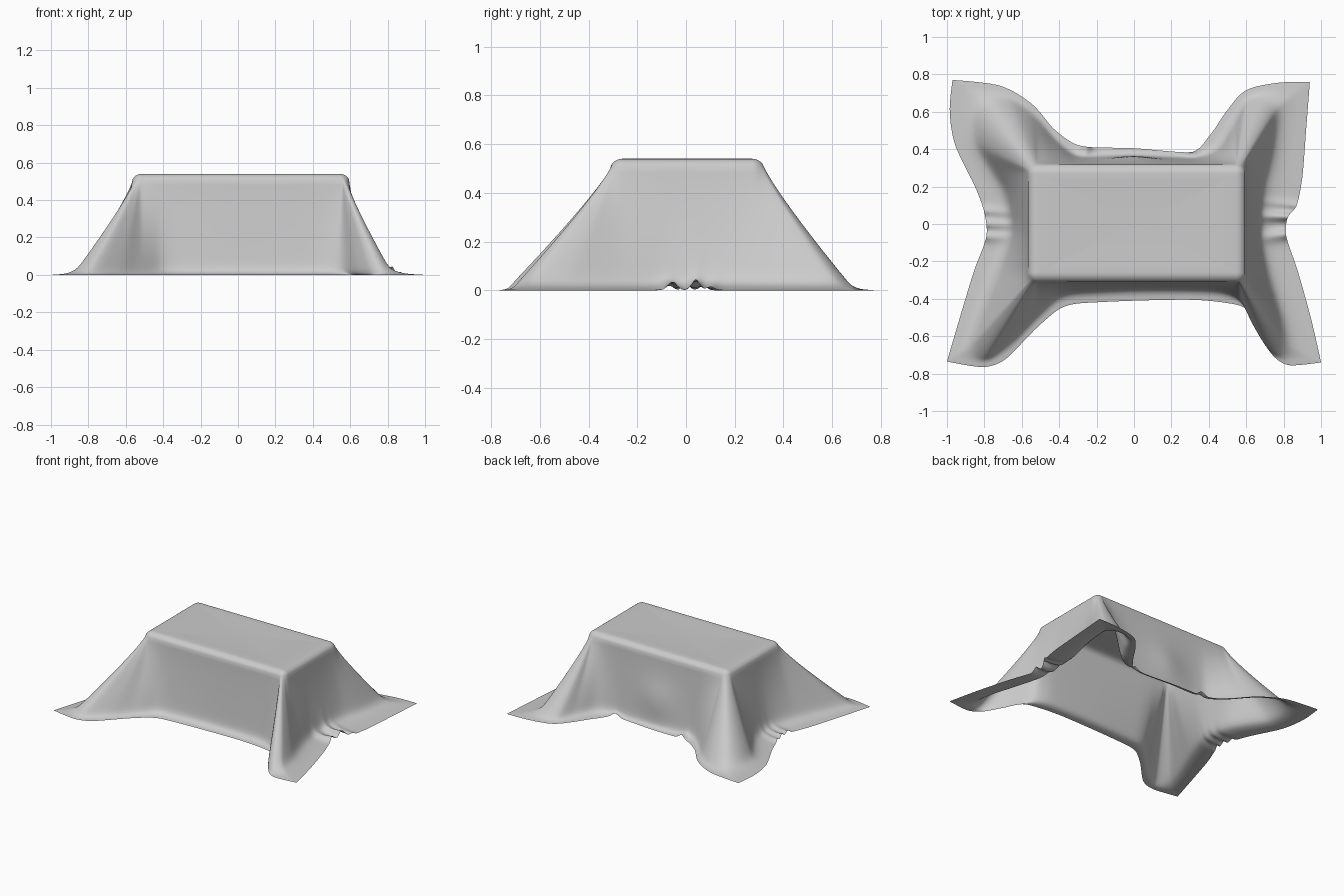
import bpy, bmesh, math
from mathutils import Vector

if "Cube" in bpy.data.objects:
    bpy.data.objects.remove(bpy.data.objects["Cube"])

# Ground-contact line of the drape, counter-clockwise from the front
FOOT = [(-.32,-.36),(0,-.345),(.3,-.345),(.46,-.355),(.56,-.40),(.64,-.55),(.71,-.66),
        (.77,-.69),(.81,-.64),(.79,-.5),(.72,-.27),(.68,-.09),(.68,.03),(.685,.12),
        (.70,.23),(.745,.42),(.76,.61),(.69,.665),(.60,.64),(.53,.52),(.45,.40),
        (.33,.35),(0,.36),(-.24,.355),(-.33,.37),(-.43,.45),(-.55,.58),(-.67,.655),
        (-.79,.65),(-.84,.55),(-.825,.41),(-.70,.20),(-.66,.05),(-.66,-.07),
        (-.72,-.25),(-.81,-.48),(-.86,-.64),(-.79,-.71),(-.65,-.61),(-.53,-.49),(-.42,-.39)]
# Matching outer hem
HEM = [(-.30,-.425),(0,-.41),(.3,-.405),(.48,-.42),(.6,-.455),(.67,-.58),(.74,-.70),
       (.83,-.755),(1,-.74),(.945,-.5),(.875,-.25),(.815,-.07),(.82,.03),(.87,.1),
       (.9,.25),(.92,.5),(.94,.76),(.77,.755),(.6,.715),(.5,.61),(.41,.48),
       (.31,.385),(0,.405),(-.22,.41),(-.32,.43),(-.43,.51),(-.55,.645),(-.72,.74),
       (-.97,.77),(-.985,.6),(-.955,.42),(-.85,.2),(-.80,.06),(-.79,-.07),
       (-.855,-.25),(-.925,-.48),(-1,-.735),(-.81,-.765),(-.69,-.725),(-.52,-.555),(-.40,-.455)]
X0, X1, Y0, Y1, R = -.515, .545, -.26, .27, .052
TOP = .54


def hermite(a, b, ta, tb, t):
    return (a * (2*t**3 - 3*t*t + 1) + ta * (t**3 - 2*t*t + t)
            + b * (3*t*t - 2*t**3) + tb * (t**3 - t*t))


def loop_curve(pts, steps, sharp=False):
    """Closed smooth curve; cloth corners stay pointed when sharp."""
    p = [Vector(q) for q in pts]
    n = len(p)

    def tangent(i):
        if sharp and abs(p[i].x) > .93 and abs(p[i].y) > .7:
            return Vector((0, 0))
        a, b = p[i] - p[i-1], p[(i+1) % n] - p[i]
        return (a + b).normalized() * min(a.length, b.length)
    return [hermite(p[i], p[(i+1) % n], tangent(i), tangent((i+1) % n), k / steps)
            for i in range(n) for k in range(steps)]


def bump(v, centre, width):
    return math.exp(-((v - centre) / width) ** 2)


def pleat(x, y):
    """Small raised gathers in the hem."""
    if x > .6:
        return .036*bump(y, -.055, .025) + .045*bump(y, .04, .022) + .015*bump(y, .1, .02)
    if x < -.6:
        return .025*bump(y, -.07, .02) + .028*bump(y, 0, .02) + .02*bump(y, .07, .02)
    if y > .3:
        return .03*bump(x, -.25, .03) + .03*bump(x, .31, .03)
    return 0


def column(foot, hem):
    inner = Vector((min(max(foot.x, X0), X1), min(max(foot.y, Y0), Y1)))
    d = (foot - inner).normalized()
    centre = Vector(((X0 + X1) / 2, (Y0 + Y1) / 2))
    pts = []
    # flat top, slightly dished
    for s in (.3, .6, .85):
        q = centre.lerp(inner, s)
        pts.append((q.x, q.y, TOP - .006 * (1 - s*s)))
    # rounded edge
    for k in range(6):
        a = math.radians(68) * k / 5
        q = inner + d * R * math.sin(a)
        pts.append((q.x, q.y, TOP - R * .9 * (1 - math.cos(a))))
    # falling wall: corner ears run straighter than the flat sides
    edge, ze = inner + d * R * math.sin(a), pts[-1][2]
    ear = min(1, max(0, ((foot - inner).length - .12) / .2))
    power = 1.3 - .18 * ear
    for k in range(1, 17):
        t = k / 16
        q = edge.lerp(foot, t ** power)
        if foot.y > .3:  # soft bulge on the back side
            q.y += .02 * bump(q.x, 0, .13) * bump(t, .65, .25)
        lift = pleat(hem.x, hem.y) * max(0, (t - .7) / .3) * .4
        pts.append((q.x, q.y, ze + (.032 - ze) * t + lift))
    # apron spreading on the ground
    for k in range(1, 9):
        t = k / 8
        q = foot.lerp(hem, t)
        z = .002 + .03 * (1 - t) ** 3 + pleat(hem.x, hem.y) * (.4 + .6 * t)
        pts.append((q.x, q.y, z if k < 8 else z - .002))
    return pts


bm = bmesh.new()
cols = [[bm.verts.new(p) for p in column(f, h)]
        for f, h in zip(loop_curve(FOOT, 10), loop_curve(HEM, 10, True))]
middle = bm.verts.new(((X0 + X1) / 2, (Y0 + Y1) / 2, TOP - .006))
for i, a in enumerate(cols):
    b = cols[(i + 1) % len(cols)]
    bm.faces.new((middle, a[0], b[0]))
    for j in range(len(a) - 1):
        bm.faces.new((a[j], a[j+1], b[j+1], b[j]))
bmesh.ops.remove_doubles(bm, verts=bm.verts, dist=.0004)
# relax the folds, keeping the hem in place
soft = [v for v in bm.verts if not v.is_boundary and v.co.z < .5]
for _ in range(4):
    bmesh.ops.smooth_vert(bm, verts=soft, factor=.5, use_axis_x=True, use_axis_y=True, use_axis_z=True)
bmesh.ops.recalc_face_normals(bm, faces=bm.faces)
if sum(f.normal.z * f.calc_area() for f in bm.faces) < 0:
    bmesh.ops.reverse_faces(bm, faces=bm.faces)
for f in bm.faces:
    f.smooth = True
mesh = bpy.data.meshes.new("draped_cloth")
bm.to_mesh(mesh)
bm.free()
bpy.context.collection.objects.link(bpy.data.objects.new("draped_cloth", mesh))
